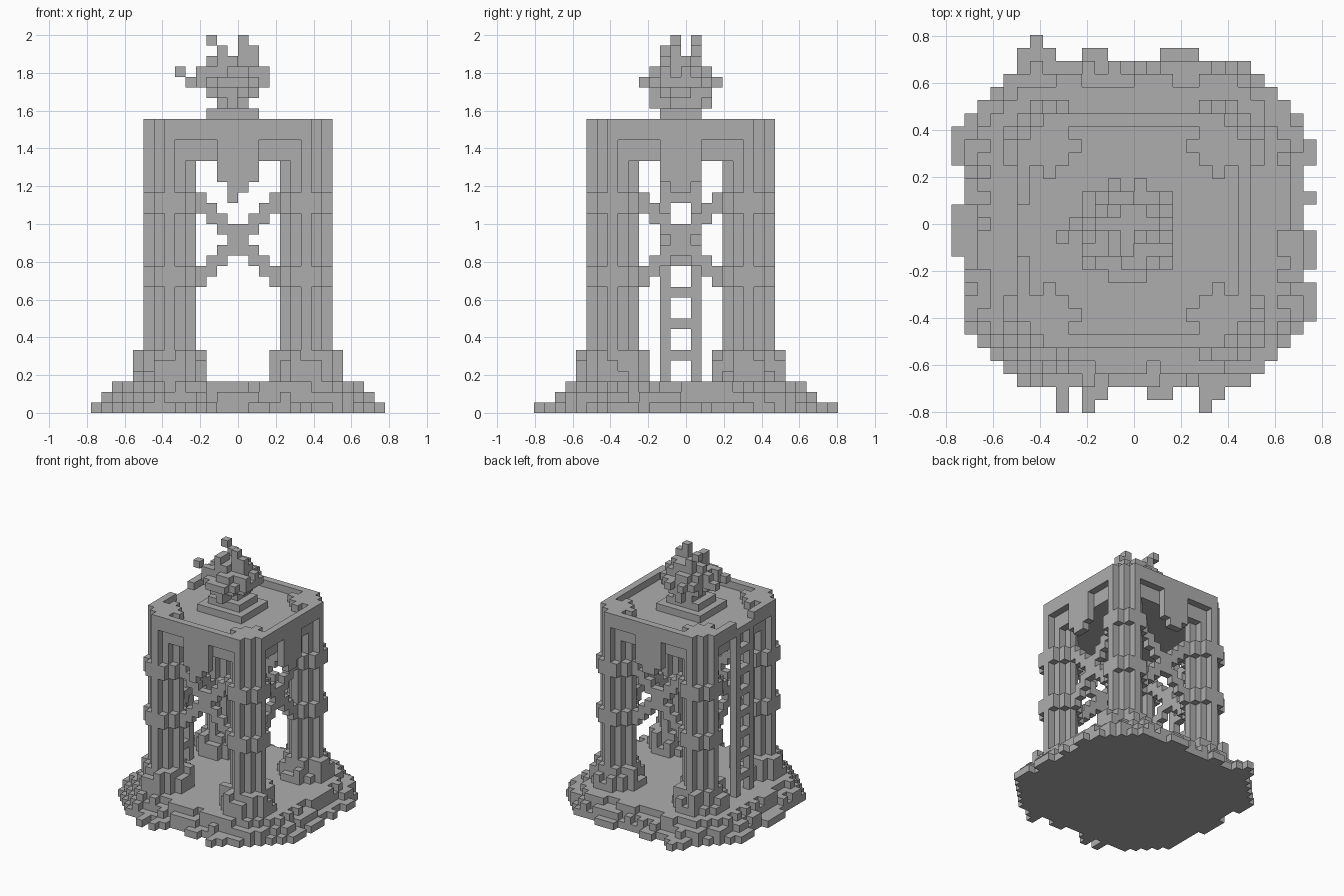
import bpy
import bmesh
import random
from itertools import product
from mathutils import Vector

random.seed(4)
V = 2 / 36                      # edge of one block
if "Cube" in bpy.data.objects:
    bpy.data.objects.remove(bpy.data.objects["Cube"], do_unlink=True)

mat = bpy.data.materials.new("stone_grey")
mat.use_nodes = True
grey = (0.42, 0.42, 0.42, 1)
mat.diffuse_color = grey
mat.node_tree.nodes["Principled BSDF"].inputs["Base Color"].default_value = grey

parts = {}                      # part name -> set of block cells
used = set()


def add(name, cells):
    """Add cells that no earlier part occupies."""
    fresh = set(cells) - used
    parts.setdefault(name, set()).update(fresh)
    used.update(fresh)


def box(x0, x1, y0, y1, z0, z1):
    return set(product(range(x0, x1), range(y0, y1), range(z0, z1)))


# Stepped round base with a ragged rim
def disc(z, reach, radius):
    return {(x, y, z) for x in range(-15, 15) for y in range(-15, 16)
            if max(abs(x + .5), abs(y)) < reach and (x + .5) ** 2 + y ** 2 < radius ** 2}


for z in range(3):
    cells = disc(z, 13 - z, 15.2 - z)
    outer = disc(z, 14 - z, 15.7 - z) - cells
    if z:
        cells |= {c for c in outer if random.random() < .45}
    add("base", cells)
for x0, x1, y0, y1 in [(-9, -6, 13, 14), (-8, -7, 14, 15), (-4, -2, 13, 14), (2, 5, 13, 14),
                       (-6, -5, -14, -12), (-4, -3, -14, -12), (-4, -2, -13, -12),
                       (1, 3, -13, -12), (5, 7, -13, -12), (5, 6, -14, -12),
                       (-14, -12, 5, 8), (-14, -12, -2, 2), (12, 14, 5, 7),
                       (12, 14, 2, 3), (12, 14, -3, 0), (12, 14, -7, -4)]:
    add("base", box(x0, x1, y0, y1, 0, 1))

# Four diamond columns with bands and rubble feet
for name, cx, cy in [("front_right_leg", -7, -7), ("front_left_leg", 6, -7),
                     ("back_right_leg", -7, 6), ("back_left_leg", 6, 6)]:
    for dx, dy in product(range(-3, 4), repeat=2):
        far, total = max(abs(dx), abs(dy)), abs(dx) + abs(dy)
        column = set()
        if total <= 2:
            column = box(cx + dx, cx + dx + 1, cy + dy, cy + dy + 1, 3, 28)
        elif far <= 2 and total <= 3:
            for z0, z1 in [(3, 6), (12, 14), (19, 21)]:
                column |= box(cx + dx, cx + dx + 1, cy + dy, cy + dy + 1, z0, z1)
        elif total <= 4:
            top = 3 + random.choice((1, 2, 2, 3))
            column = box(cx + dx, cx + dx + 1, cy + dy, cy + dy + 1, 3, top)
        add(name, column)

# Crossed braces between the columns on all four sides
for t in range(-4, 4):
    k = int(abs(t + .5))        # distance step from the crossing
    for z in {15 - k, 16 - k, 16 + k, 17 + k}:
        for side in (-7, 6):
            add("front_brace" if side < 0 else "back_brace", [(t, side, z)])
            add("right_brace" if side < 0 else "left_brace", [(side, t, z)])

# Ladder standing in a gap of one wall
for y in (-2, 1):
    add("ladder", box(-9, -8, y, y + 1, 3, 27))
for z in range(5, 27, 3):
    add("ladder", box(-9, -8, -1, 1, z, z + 1))

# Platform floor and the notched outer wall with its parapet
for x, y in product(range(-9, 9), repeat=2):
    ax, ay = abs(x + .5), abs(y + .5)
    if ax + ay > 15:
        continue
    if max(ax, ay) < 8 and ax + ay < 15:
        add("platform", box(x, x + 1, y, y + 1, 24, 27))
        continue
    along = min(ax, ay)
    if x == -9 and along < 2:
        continue
    bottom = 21 if along < 1 else 22 if along < 2 else 26
    if x == -1 and y == -9:
        bottom = 20
    add("wall", box(x, x + 1, y, y + 1, bottom, 28))

# Stepped hearth and the flames above it
add("hearth", box(-4, 3, -3, 3, 27, 28) | box(-3, 2, -2, 2, 28, 29))
for z, a, b in [(29, 1.5, 3), (30, 2.5, 3.5), (31, 3.5, 4), (32, 3.5, 3), (33, 2.5, 2)]:
    for x, y in product(range(-4, 4), repeat=2):
        r = (x / a + 1 / a) ** 2 + ((y + .5) / b) ** 2 if a else 0
        if r < .6 or (r < 1 and random.random() < .75):
            add("flame", [(x, y, z)])
add("flame", [(-2, -2, 34), (-2, -1, 34), (-2, 1, 34), (1, -1, 34), (1, -1, 33),
              (-3, 1, 35), (0, -1, 35), (0, -1, 34), (-5, 0, 31)])
add("ember", [(-6, -1, 32)])

# Turn every part into a mesh of its exposed block sides
for name, cells in parts.items():
    bm = bmesh.new()
    for c in sorted(cells):
        for axis, sign in product(range(3), (0, 1)):
            step = [0, 0, 0]
            step[axis] = 2 * sign - 1
            if tuple(p + q for p, q in zip(c, step)) in used:
                continue
            u, w = (axis + 1) % 3, (axis + 2) % 3
            ring = []
            for du, dw in [(0, 0), (1, 0), (1, 1), (0, 1)]:
                p = Vector(c)
                p[axis] += sign
                p[u] += du
                p[w] += dw
                p.y -= .5
                ring.append(bm.verts.new(p * V))
            bm.faces.new(ring if sign else ring[::-1])
    bmesh.ops.remove_doubles(bm, verts=bm.verts, dist=V / 100)
    mesh = bpy.data.meshes.new(name)
    bm.to_mesh(mesh)
    bm.free()
    mesh.materials.append(mat)
    bpy.context.collection.objects.link(bpy.data.objects.new(name, mesh))
